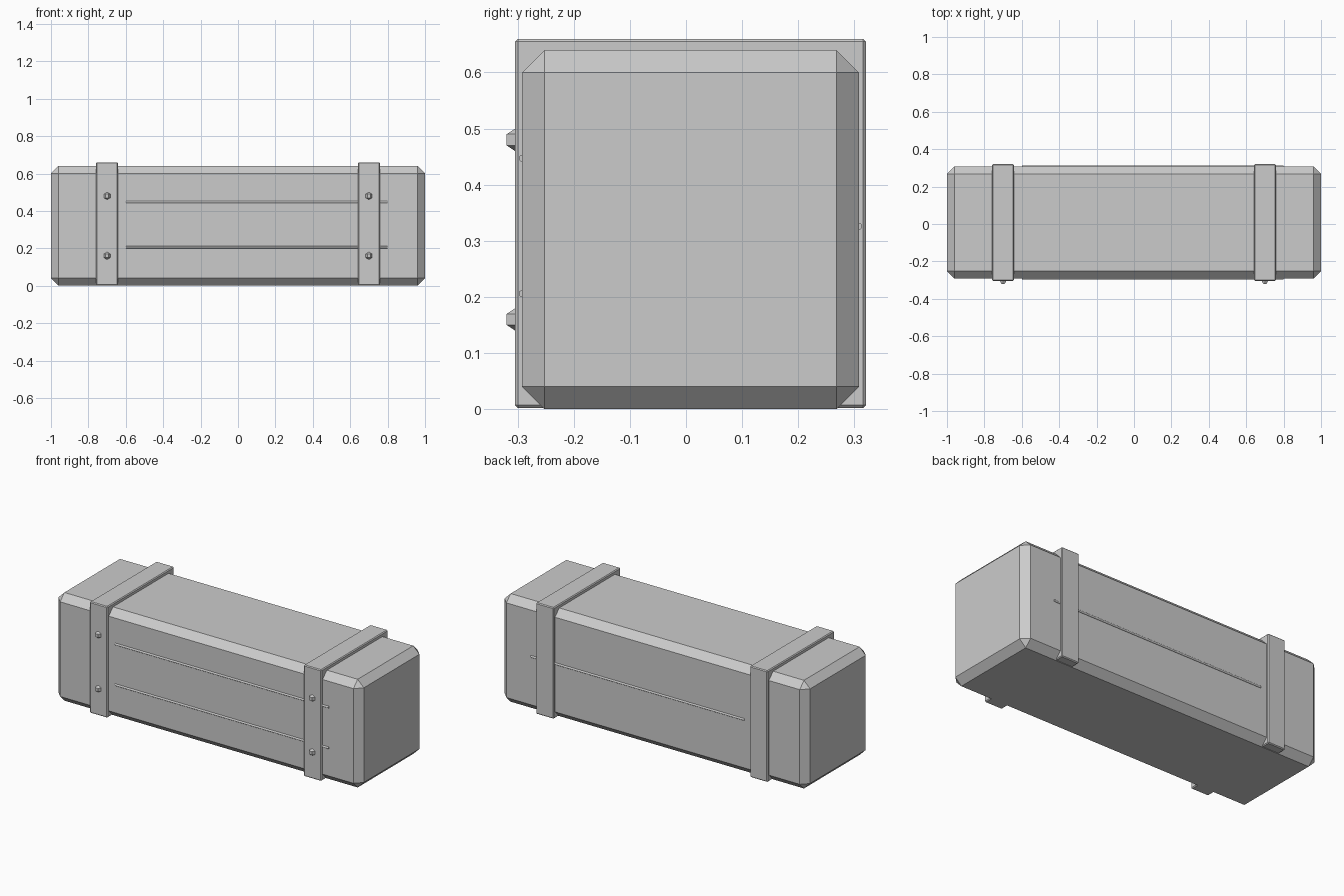
import bpy, bmesh, math
from mathutils import Matrix, Vector

if "Cube" in bpy.data.objects:
    bpy.data.objects.remove(bpy.data.objects["Cube"])

CY = 0.008                       # depth centre of the body and straps
FRONT, BACK = CY - 0.30, CY + 0.30

grey = bpy.data.materials.new("light grey")
grey.diffuse_color = (0.6, 0.6, 0.6, 1)
grey.use_nodes = True
grey.node_tree.nodes["Principled BSDF"].inputs["Base Color"].default_value = grey.diffuse_color


def finish(bm, name):
    mesh = bpy.data.meshes.new(name)
    bm.to_mesh(mesh)
    bm.free()
    mesh.materials.append(grey)
    obj = bpy.data.objects.new(name, mesh)
    bpy.context.collection.objects.link(obj)
    return obj


def chamfered_box(name, lo, hi, chamfer):
    bm = bmesh.new()
    lo, hi = Vector(lo), Vector(hi)
    bmesh.ops.create_cube(bm, size=1, matrix=Matrix.Translation((lo + hi) / 2)
                          @ Matrix.Diagonal((hi - lo).to_4d()))
    bmesh.ops.bevel(bm, geom=bm.edges[:], offset=chamfer, segments=1,
                    profile=0.5, affect='EDGES')
    return finish(bm, name)


def rod(name, y, z):
    # thin round bead half sunk into the wall
    bm = bmesh.new()
    bmesh.ops.create_cone(bm, cap_ends=True, segments=16, radius1=0.006,
                          radius2=0.006, depth=1.4,
                          matrix=Matrix.Translation((0.1, y, z))
                          @ Matrix.Rotation(math.pi / 2, 4, 'Y'))
    for f in bm.faces:
        f.smooth = len(f.verts) == 4
    for e in bm.edges:
        e.smooth = all(f.smooth for f in e.link_faces)
    return finish(bm, name)


def rivet(name, x, z):
    # faceted knob: six sides, three bands
    bm = bmesh.new()
    bmesh.ops.create_uvsphere(bm, u_segments=6, v_segments=3, radius=0.02,
                              matrix=Matrix.Translation((x, CY - 0.3125, z))
                              @ Matrix.Rotation(math.pi / 2, 4, 'Z'))
    return finish(bm, name)


# Main case
chamfered_box("case_body", (-1, FRONT, 0), (1, BACK, 0.64), 0.04)

# Straps with two rivets each
for side, x in (("left", -0.7), ("right", 0.7)):
    chamfered_box(f"{side}_strap", (x - 0.058, CY - 0.3125, 0.002),
                  (x + 0.058, CY + 0.3125, 0.66), 0.005)
    for level, z in (("lower", 0.16), ("upper", 0.48)):
        rivet(f"{side}_{level}_rivet", x, z)

# Long beads on the front and back walls
rod("front_lower_bead", FRONT, 0.206)
rod("front_upper_bead", FRONT, 0.447)
rod("back_bead", BACK, 0.326)
